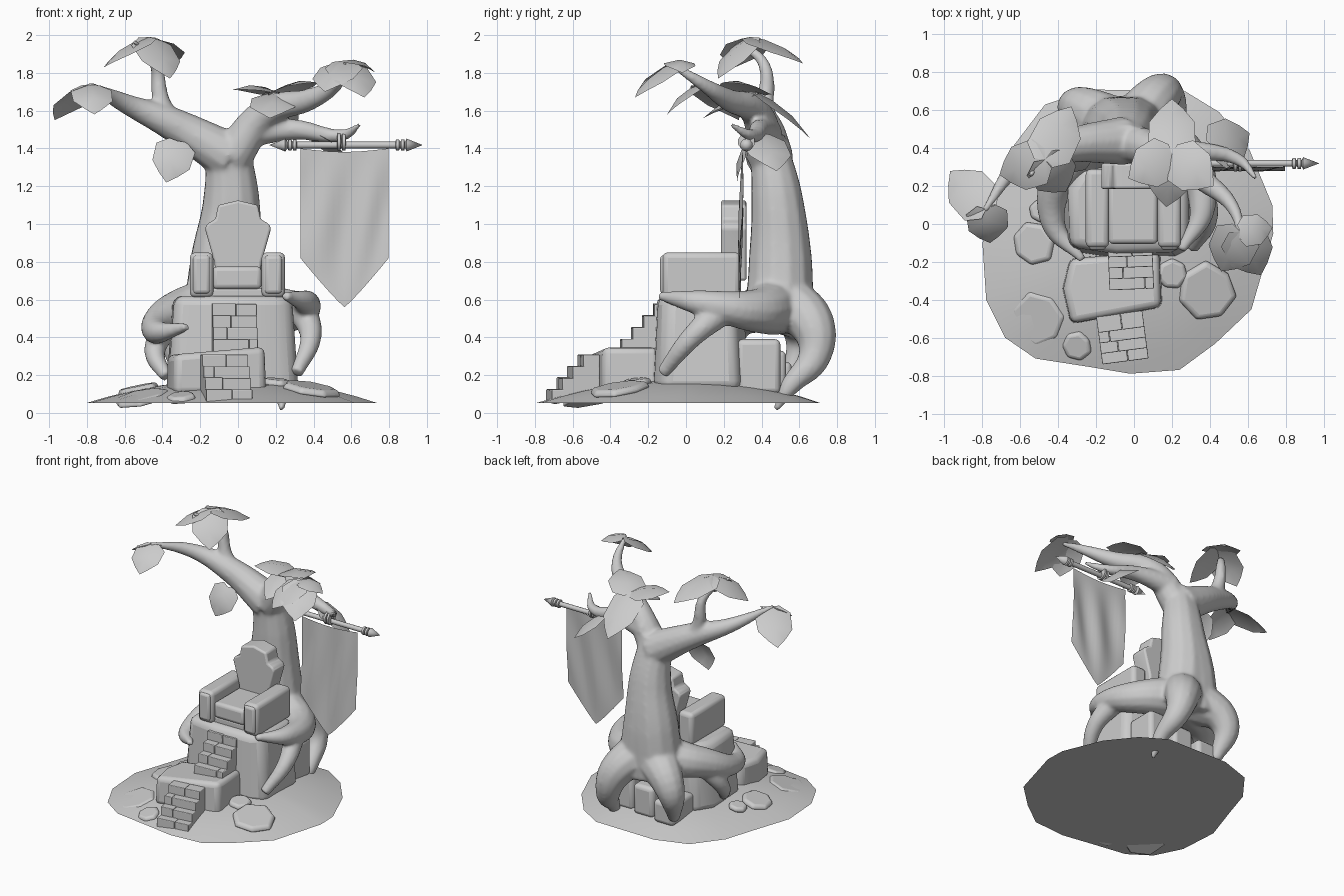
import bpy, bmesh, math, random
from mathutils import Vector, Matrix

if "Cube" in bpy.data.objects:
    bpy.data.objects.remove(bpy.data.objects["Cube"])

random.seed(4)
GREY = bpy.data.materials.new("plain grey")
GREY.diffuse_color = (0.6, 0.6, 0.6, 1)
GREY.use_nodes = True
GREY.node_tree.nodes["Principled BSDF"].inputs["Base Color"].default_value = GREY.diffuse_color


def activate(ob):
    bpy.ops.object.select_all(action='DESELECT')
    ob.select_set(True)
    bpy.context.view_layer.objects.active = ob


def finish(name, bm, bevel=0):
    """Turn a bmesh into a shaded object, optionally with rounded edges."""
    bmesh.ops.recalc_face_normals(bm, faces=bm.faces)
    me = bpy.data.meshes.new(name)
    bm.to_mesh(me)
    bm.free()
    me.materials.append(GREY)
    ob = bpy.data.objects.new(name, me)
    bpy.context.collection.objects.link(ob)
    if bevel:
        m = ob.modifiers.new("round", 'BEVEL')
        m.width, m.segments, m.limit_method = bevel, 3, 'ANGLE'
        m.angle_limit = math.radians(35)
    activate(ob)
    bpy.ops.object.shade_smooth_by_angle(angle=math.radians(40))
    return ob


def prism(name, outline, z0, z1, top=1.0, bevel=0.02, mat=None, tilt=0):
    """Extrude an outline; the upper end is scaled by top and sloped in x by tilt."""
    bm = bmesh.new()
    n = len(outline)
    cx, cy = (sum(p[k] for p in outline) / n for k in (0, 1))
    low = [bm.verts.new((x, y, z0)) for x, y in outline]
    high = [bm.verts.new((cx + (x - cx) * top, cy + (y - cy) * top, z1 + (x - cx) * tilt))
            for x, y in outline]
    bm.faces.new(low)
    bm.faces.new(high)
    for i in range(n):
        j = (i + 1) % n
        bm.faces.new((low[i], low[j], high[j], high[i]))
    if mat:
        bm.transform(mat)
    return finish(name, bm, bevel)


def box(name, x0, x1, y0, y1, z0, z1, bevel=0.02, mat=None):
    return prism(name, [(x0, y0), (x1, y0), (x1, y1), (x0, y1)], z0, z1, 1, bevel, mat)


# Ground mound: rings scaled down from an uneven rim, rising as a dome
rim = [(-.80, -.10), (-.78, -.40), (-.68, -.60), (-.52, -.71), (-.23, -.755), (-.02, -.79),
       (.24, -.77), (.43, -.63), (.62, -.45), (.735, -.05), (.73, .10), (.61, .39), (.45, .59),
       (.27, .70), (-.23, .71), (-.47, .63), (-.63, .42), (-.70, .20)]
bm = bmesh.new()
rings = [[bm.verts.new((x * s, y * s, .053 + .125 * (1 - s * s))) for x, y in rim]
         for s in (1, .85, .7, .5, .25)]
for a, b in zip(rings, rings[1:]):
    for i in range(len(rim)):
        j = (i + 1) % len(rim)
        bm.faces.new((a[i], a[j], b[j], b[i]))
bm.faces.new(rings[-1])
bm.faces.new(rings[0])
finish("ground", bm)


# Flat seven-sided stones lying along the slope of the dome
def stone(cx, cy, radius):
    pts = []
    for k in range(7):
        a = k * math.tau / 7 + cx * 9
        r = radius * random.uniform(.92, 1.1)
        pts.append((r * math.cos(a), r * math.sin(a)))
    z = .178 - .125 * (cx * cx + cy * cy) / .62
    slope = Vector((.4 * cx, .4 * cy, 1)).to_track_quat('Z', 'Y').to_matrix().to_4x4()
    prism("ground_stone", pts, -.012, .024, .88, .016, Matrix.Translation((cx, cy, z)) @ slope)


stone(-.53, -.10, .125)
stone(-.49, .07, .07)
stone(-.50, -.50, .155)
stone(-.30, -.64, .083)
stone(.39, -.36, .162)
stone(.20, -.26, .085)

# Rock pedestal, lower landing and the rubble under the trunk
prism("pedestal", [(-.37, -.14), (-.10, -.18), (.22, -.17), (.32, -.12), (.32, .28),
                   (.1, .33), (-.3, .33), (-.38, .2)], .12, .62, .9, .05)
prism("landing", [(-.34, -.18), (-.378, -.34), (-.335, -.53), (.15, -.44), (.14, -.14)],
      .10, .325, .97, .035, tilt=.08)
for i in range(3):
    x = -.28 + .19 * i
    box("rubble", x, x + .17, .27, .56 - .03 * i, .1, .27 + .06 * i, .03)


# Two flights of four split-plank stairs
def stairs(name, x, y, z, rise, run, width, turn):
    mat = Matrix.Translation((x, y, 0)) @ Matrix.Rotation(turn, 4, 'Z')
    for i in range(4):
        split = random.uniform(-.3, .3) * width
        top = z + (i + 1) * rise
        for a, b in ((-width / 2, split - .001), (split + .001, width / 2)):
            box(name, a, b, i * run, 4 * run + .03, top - rise - .012,
                top + random.uniform(-.003, .003), .005, mat)


stairs("lower_stairs", -.045, -.725, .065, .061, .056, .245, .13)
stairs("upper_stairs", -.012, -.345, .33, .062, .058, .235, .04)

# Stone armchair
for x in (-.193, .187):
    box("chair_arm", x - .062, x + .062, -.125, .29, .61, .85, .03)
    box("arm_pad", x - .046, x + .046, -.137, .1, .63, .835, .02)
box("chair_base", -.15, .14, -.09, .28, .60, .66, .012)
box("seat", -.135, .125, -.105, .24, .655, .775, .025)
half = [(.115, .70), (.125, .80), (.175, .975), (.165, 1.0), (.12, 1.025), (.105, 1.10)]
prism("chair_back", half + [(0, 1.125)] + [(-x, z) for x, z in reversed(half)], -.32, -.185, 1, .02,
      Matrix.Rotation(math.pi / 2, 4, 'X'))

# Tree: trunk, boughs and roots as tapering limbs fused into one skin
cu = bpy.data.curves.new("tree", 'CURVE')
cu.dimensions, cu.bevel_depth, cu.bevel_resolution = '3D', 1.0, 4
cu.resolution_u, cu.use_fill_caps = 8, True


def limb(r0, r1, power, *points):
    """Smooth path whose radius runs from r0 to r1."""
    sp = cu.splines.new('BEZIER')
    sp.bezier_points.add(len(points) - 1)
    for i, co in enumerate(points):
        p = sp.bezier_points[i]
        p.co = co
        p.radius = r0 + (r1 - r0) * (i / (len(points) - 1)) ** power
        p.handle_left_type = p.handle_right_type = 'AUTO'


# trunk: two merged stems that spread apart toward the ground
for s in (-1, 1):
    limb(.19, .095, 1.5, (-.05 + .065 * s, .49, .45), (-.055 + .03 * s, .50, .80),
         (-.035 + .012 * s, .48, 1.15), (-.06 + .02 * s, .43, 1.46))
# long left bough, upright bough, high right bough, low right bough
limb(.13, .016, .95, (-.05, .44, 1.36), (-.35, .41, 1.53), (-.60, .32, 1.64), (-.79, .07, 1.74))
limb(.07, .015, .9, (-.27, .42, 1.47), (-.395, .42, 1.62), (-.44, .41, 1.85), (-.55, .25, 1.965))
limb(.11, .015, .9, (-.03, .43, 1.36), (.15, .37, 1.59), (.38, .22, 1.66), (.52, .09, 1.74),
     (.57, -.09, 1.855))
limb(.085, .014, .8, (.02, .43, 1.48), (.30, .39, 1.50), (.55, .34, 1.47), (.645, .24, 1.525))
# back root
limb(.16, .016, 1, (0, .50, .60), (.12, .665, .47), (.18, .68, .30), (.23, .55, .14),
     (.23, .475, .015))
# right root and its fork
limb(.16, .024, 1, (.02, .48, .57), (.27, .36, .54), (.36, .08, .582), (.25, -.14, .62))
limb(.08, .036, 1, (.34, .20, .55), (.385, .03, .40), (.31, -.125, .21))
# left root and its fork
limb(.16, .022, 1, (-.08, .48, .58), (-.33, .33, .53), (-.43, .02, .43), (-.27, -.19, .455))
limb(.08, .035, 1, (-.34, .30, .51), (-.44, .20, .33), (-.38, .08, .19))
# rear left root
limb(.17, .04, 1, (-.08, .50, .60), (-.30, .62, .42), (-.28, .54, .16))

tree = bpy.data.objects.new("tree", cu)
bpy.context.collection.objects.link(tree)
activate(tree)
bpy.ops.object.convert(target='MESH')
tree = bpy.context.view_layer.objects.active
tree.data.materials.clear()
tree.data.materials.append(GREY)
m = tree.modifiers.new("fuse", 'REMESH')
m.mode, m.voxel_size, m.use_smooth_shade = 'VOXEL', .013, True
m = tree.modifiers.new("blend", 'SMOOTH')
m.factor, m.iterations = .5, 8


# Clusters of folded, drooping leaves growing from one point
def leaves(base, *tips, lift=.03):
    base = Vector(base)
    for tip in tips:
        d = Vector(tip) - base
        width = min(.25, .9 * d.length)
        up = Vector((0, 0, 1)) if abs(d.normalized().z) < .85 else Vector((0, -1, .2))
        side = d.cross(up).normalized()
        nrm = side.cross(d).normalized()
        bm = bmesh.new()

        def at(t, s):
            return bm.verts.new(base + d * t + side * s * width
                                + nrm * (lift * 4 * t * (1 - t) - abs(s) * width * .25))
        mid = [at(t, 0) for t in (0, .25, .6, 1)]
        for k in (-1, 1):
            edge = [at(-.04, .22 * k), at(.15, .5 * k), at(.58, .48 * k), at(.82, .24 * k)]
            for i in range(3):
                bm.faces.new((mid[i], edge[i], edge[i + 1], mid[i + 1]))
        finish("leaf", bm)


leaves((-.78, .08, 1.74), (-.97, .28, 1.55), (-.76, -.10, 1.58))
leaves((-.47, .34, 1.99), (-.71, .26, 1.83), (-.33, .62, 1.85), (-.36, .17, 1.77))
leaves((-.32, .33, 1.44), (-.38, .27, 1.22))
leaves((.20, .37, 1.70), (.17, .09, 1.56), (-.03, .24, 1.71), (.42, .20, 1.75), (.20, .66, 1.45))
leaves((.42, .40, 1.48), (.61, .48, 1.28))
leaves((.56, -.04, 1.865), (.46, -.25, 1.70), (.73, -.02, 1.80), (.67, -.27, 1.67))


# Banner pole with pointed ends, collars and a rope knot, turned around the x axis
def turned(name, prof, y=.32, z=1.418, n=10):
    bm = bmesh.new()
    vs = [bm.verts.new((x, 0, r)) for x, r in prof]
    es = [bm.edges.new(e) for e in zip(vs, vs[1:])]
    bmesh.ops.spin(bm, geom=vs + es, axis=(1, 0, 0), cent=(0, 0, 0), steps=n, angle=math.tau)
    bmesh.ops.remove_doubles(bm, verts=bm.verts, dist=.0005)
    bm.transform(Matrix.Translation((0, y, z)))
    finish(name, bm)


def ring(name, x, r, z):
    turned(name, [(x - .012, .015), (x - .008, r), (x + .008, r), (x + .012, .015)], z=z)


turned("pole", [(.165, 0), (.25, .034), (.262, .018), (.885, .018), (.893, .034), (.978, 0)])
for x in (.275, .30, .845, .872):
    ring("collar", x, .03, 1.418)
for x in (.535, .56):
    ring("rope", x, .046, 1.435)

# Hanging cloth banner with a pointed hem and soft folds
bm = bmesh.new()
N, M = 16, 24
grid = []
for i in range(N + 1):
    u = i / N
    top = 1.40 - .018 * math.sin(math.pi * u)
    hem = .56 + .26 * abs(2 * u - 1) ** 1.1
    grid.append([bm.verts.new((.33 + .468 * u,
                               .30 + .012 * math.sin(u * 13 + v * .12) * math.sin(math.pi * v / M)
                               - .02 * v / M, top + (hem - top) * v / M)) for v in range(M + 1)])
for a, b in zip(grid, grid[1:]):
    for v in range(M):
        bm.faces.new((a[v], b[v], b[v + 1], a[v + 1]))
finish("banner", bm)
